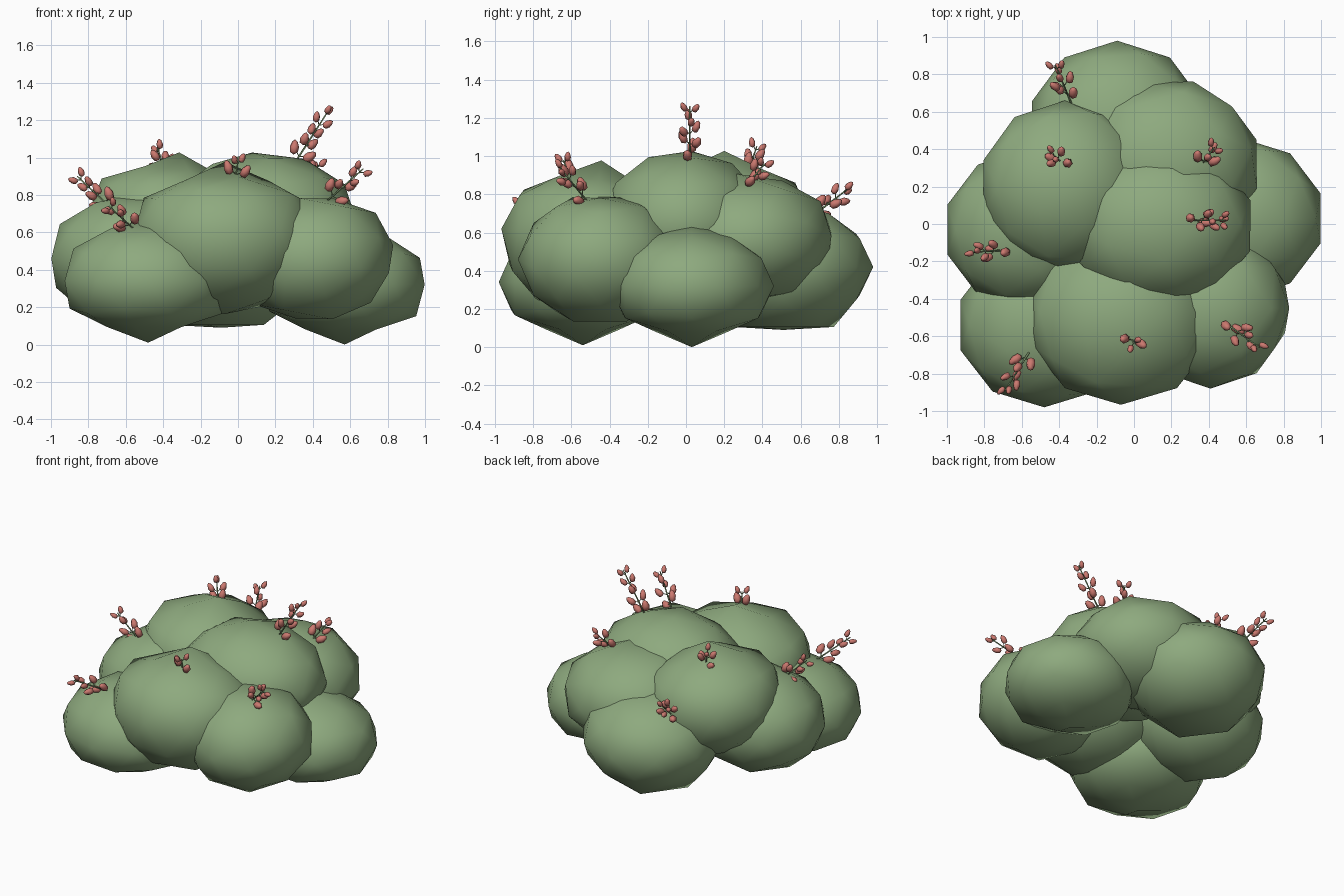
import bpy, bmesh, math
from mathutils import Vector, Matrix, Euler

cube = bpy.data.objects.get("Cube")
if cube:
    bpy.data.objects.remove(cube, do_unlink=True)


def material(name, rgb):
    m = bpy.data.materials.new(name)
    m.use_nodes = True
    m.diffuse_color = (*rgb, 1)
    m.node_tree.nodes["Principled BSDF"].inputs["Base Color"].default_value = (*rgb, 1)
    return m


leaf_green = material("leaf green", (0.27, 0.40, 0.21))
stem_green = material("stem green", (0.23, 0.35, 0.17))
bud_red = material("bud red", (0.60, 0.19, 0.16))


def finish(bm, name, mats):
    for f in bm.faces:
        f.smooth = True
    mesh = bpy.data.meshes.new(name)
    bm.to_mesh(mesh)
    bm.free()
    for m in mats:
        mesh.materials.append(m)
    obj = bpy.data.objects.new(name, mesh)
    bpy.context.collection.objects.link(obj)
    return obj


# Foliage clumps: flattened low-poly balls, some leaning a little;
# top and bottom below 1 make that end more pointed, above 1 flatter
def clump(name, centre, radii, lean=(0, 0), top=1, bottom=1):
    bm = bmesh.new()
    bmesh.ops.create_icosphere(bm, subdivisions=2, radius=1)
    for v in bm.verts:
        if 0.8 < abs(v.co.z) < 0.99:
            v.co *= top if v.co.z > 0 else bottom
    turn = Euler((math.radians(lean[0]), math.radians(lean[1]), 0)).to_matrix().to_4x4()
    shape = Matrix.Translation(centre) @ Matrix.Diagonal((*radii, 1)) @ turn
    bmesh.ops.transform(bm, matrix=shape, verts=bm.verts)
    finish(bm, name, [leaf_green])


clump("clump_back", (-0.09, 0.51, 0.42), (0.48, 0.47, 0.33), bottom=1.12)
clump("clump_back_right", (-0.37, 0.20, 0.65), (0.46, 0.46, 0.38), (0, 7), top=0.89)
clump("clump_back_left", (0.18, 0.32, 0.56), (0.50, 0.46, 0.34), (-24, 0), top=1.04)
clump("clump_centre", (0.13, -0.01, 0.66), (0.52, 0.44, 0.37), (-5, -6))
clump("clump_front", (-0.07, -0.50, 0.57), (0.51, 0.47, 0.41), (-7, 0), top=0.88)
clump("clump_front_left", (0.41, -0.45, 0.46), (0.43, 0.43, 0.33), (0, 14), top=1.06, bottom=1.06)
clump("clump_side_left", (0.57, 0.03, 0.32), (0.45, 0.43, 0.32), top=0.95, bottom=0.88)
clump("clump_side_right", (-0.57, -0.03, 0.46), (0.45, 0.43, 0.35))
clump("clump_front_right", (-0.48, -0.54, 0.34), (0.47, 0.44, 0.33), bottom=0.88)


# Flower sprigs: a thin stem with pairs of pointed buds, smaller to the tip
def place(bm, verts, origin, direction):
    turn = direction.to_track_quat('Z', 'Y').to_matrix().to_4x4()
    bmesh.ops.transform(bm, matrix=Matrix.Translation(origin) @ turn, verts=verts)


def rod(bm, a, b, r):
    made = bmesh.ops.create_cone(bm, segments=5, radius1=r, radius2=r * 0.6,
                                 depth=(b - a).length, cap_ends=True)
    place(bm, made["verts"], (a + b) / 2, b - a)


def bud(bm, origin, direction, length):
    made = bmesh.ops.create_uvsphere(bm, u_segments=6, v_segments=4, radius=1)
    for v in made["verts"]:
        taper = 1 - 0.25 * v.co.z
        v.co = Vector((v.co.x * 0.32 * taper, v.co.y * 0.32 * taper, v.co.z * 0.5)) * length
    faces = {f for v in made["verts"] for f in v.link_faces}
    for f in faces:
        f.material_index = 1
    place(bm, made["verts"], origin, direction)


def sprig(name, base, tip, pairs, spread):
    base, tip = Vector(base), Vector(tip)
    axis = (tip - base).normalized()
    side = axis.cross(Vector((0.3, 1, 0))).normalized()
    bm = bmesh.new()
    rod(bm, base - axis * 0.06, tip, 0.006)
    for i in range(pairs):
        t = i / (pairs - 1)
        at = base.lerp(tip, 0.12 + 0.8 * t)
        size = 0.082 - 0.026 * t
        for half in (0, math.pi):
            out = Matrix.Rotation(half + i * 1.2, 3, axis) @ side
            centre = at + out * spread * (1 - 0.35 * t) + axis * 0.02
            rod(bm, at - axis * 0.01, centre, 0.003)
            bud(bm, centre, out * 0.5 + axis, size)
    finish(bm, name, [stem_green, bud_red])


sprig("sprig_centre", (0.31, 0.02, 0.98), (0.49, 0.02, 1.26), 5, 0.05)
sprig("sprig_front_left", (0.49, -0.53, 0.78), (0.67, -0.66, 0.94), 4, 0.055)
sprig("sprig_front_right", (-0.57, -0.70, 0.63), (-0.69, -0.89, 0.74), 4, 0.05)
sprig("sprig_side_right", (-0.69, -0.14, 0.74), (-0.86, -0.15, 0.90), 4, 0.05)
sprig("sprig_back_right", (-0.39, 0.33, 0.93), (-0.43, 0.37, 1.05), 3, 0.052)
sprig("sprig_back", (-0.35, 0.68, 0.70), (-0.42, 0.85, 0.83), 4, 0.055)
sprig("sprig_back_left", (0.37, 0.33, 0.86), (0.43, 0.41, 0.96), 3, 0.05)
sprig("sprig_front", (-0.01, -0.62, 0.91), (0.00, -0.64, 0.98), 2, 0.05)
